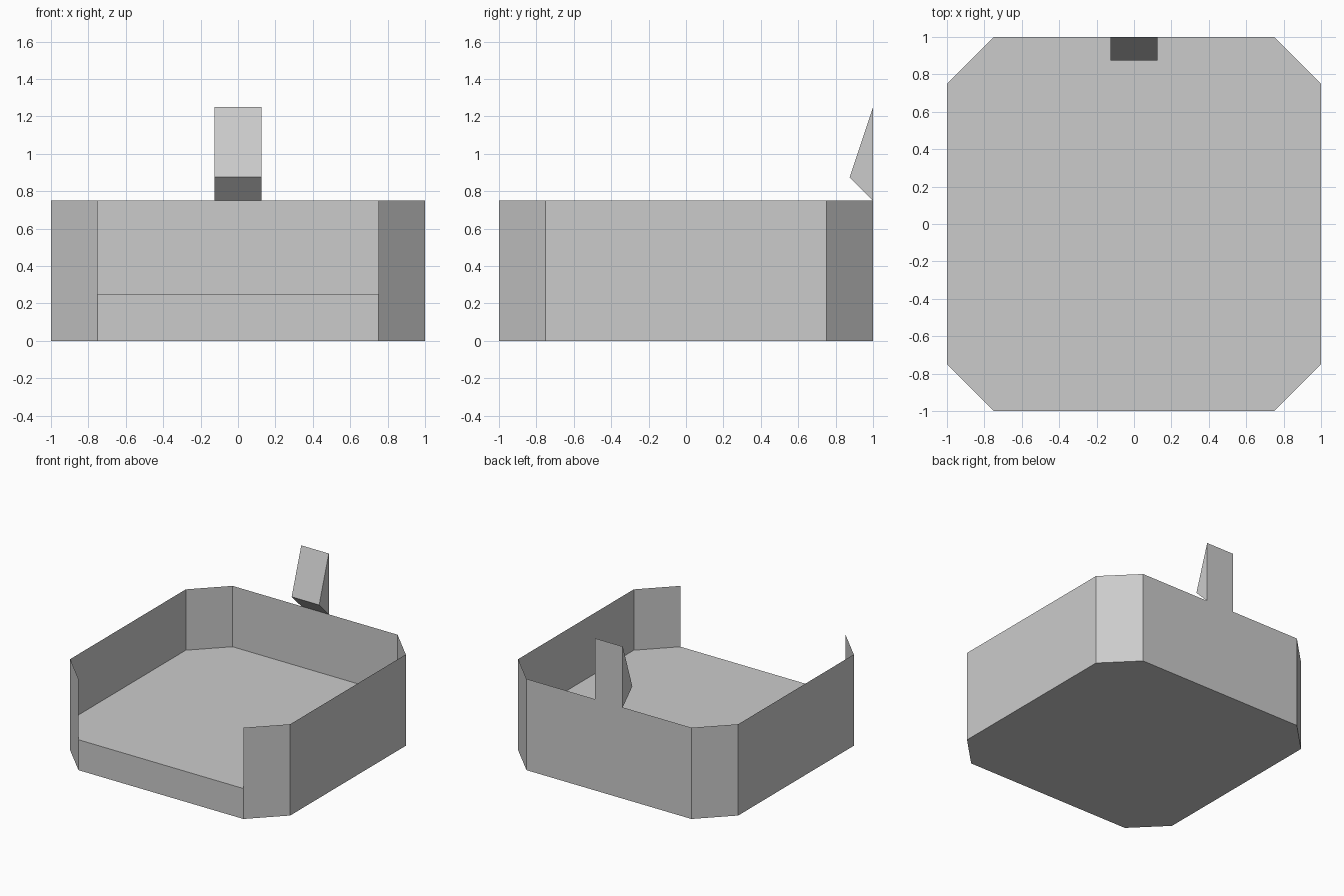
import bpy
import bmesh

if "Cube" in bpy.data.objects:
    bpy.data.objects.remove(bpy.data.objects["Cube"])

# Chamfered-square outline, counter-clockwise from the front right corner
OUTLINE = [(0.75, -1), (1, -0.75), (1, 0.75), (0.75, 1),
           (-0.75, 1), (-1, 0.75), (-1, -0.75), (-0.75, -1)]
FLOOR_Z, RIM_Z = 0.25, 0.75


def finish(name, bm):
    mesh = bpy.data.meshes.new(name)
    bm.to_mesh(mesh)
    bm.free()
    obj = bpy.data.objects.new(name, mesh)
    bpy.context.collection.objects.link(obj)
    return obj


def ring(bm, z):
    return [bm.verts.new((x, y, z)) for x, y in OUTLINE]


# Tray shell: underside, thin full-height walls and a low front lip
bm = bmesh.new()
low, high = ring(bm, 0), ring(bm, RIM_Z)
bm.faces.new(low[::-1])
for i in range(7):
    bm.faces.new((low[i], low[i + 1], high[i + 1], high[i]))
lip = [bm.verts.new((x, -1, FLOOR_Z)) for x in (0.75, -0.75)]
bm.faces.new((low[7], low[0], lip[0], lip[1]))
finish("tray_walls", bm)

# Raised floor, level with the top of the front lip
bm = bmesh.new()
bm.faces.new(ring(bm, FLOOR_Z))
finish("tray_floor", bm)

# Triangular back wedge standing on the rear rim
bm = bmesh.new()
profile = [(1, 0.75), (1, 1.25), (0.875, 0.875)]
side = bm.faces.new([bm.verts.new((-0.125, y, z)) for y, z in profile])
out = bmesh.ops.extrude_face_region(bm, geom=[side], use_keep_orig=True)
moved = [g for g in out["geom"] if isinstance(g, bmesh.types.BMVert)]
bmesh.ops.translate(bm, verts=moved, vec=(0.25, 0, 0))
bmesh.ops.recalc_face_normals(bm, faces=bm.faces)
finish("back_wedge", bm)
